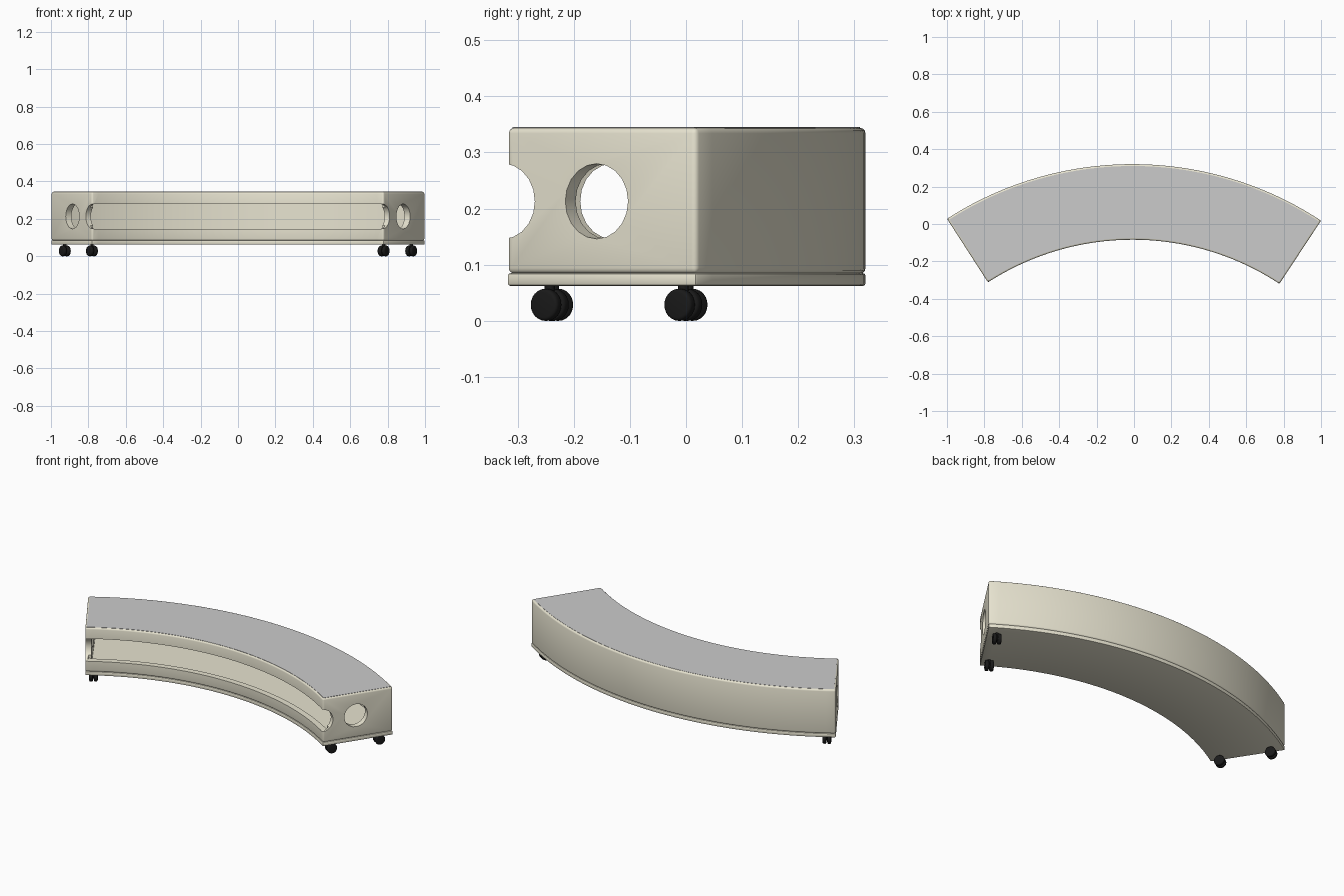
import bpy, bmesh, math
from mathutils import Matrix, Vector

if "Cube" in bpy.data.objects:
    bpy.data.objects.remove(bpy.data.objects["Cube"])

TILT = math.radians(0.29)          # the whole bench is turned very slightly
HALF = math.radians(33.1)          # half opening angle of the arc
CX, CY = -0.0076, -1.511           # arc centre
R_IN, R_OUT = 1.427, 1.831
WALL = 0.035
HOLE_R, HOLE_Z = 0.067, 0.213


def material(name, rgb):
    m = bpy.data.materials.new(name)
    m.diffuse_color = (*rgb, 1)
    m.use_nodes = True
    m.node_tree.nodes["Principled BSDF"].inputs["Base Color"].default_value = m.diffuse_color
    return m


cream = material("cream", (0.80, 0.77, 0.63))
black = material("black", (0.01, 0.01, 0.01))


def polar(r, a, z):
    """Point on the arc; angle runs clockwise from +y."""
    a += TILT
    return Vector((CX + r * math.sin(a), CY + r * math.cos(a), z))


def new_object(name, bm, mat=None):
    bmesh.ops.recalc_face_normals(bm, faces=bm.faces)
    me = bpy.data.meshes.new(name)
    bm.to_mesh(me)
    bm.free()
    ob = bpy.data.objects.new(name, me)
    bpy.context.collection.objects.link(ob)
    if mat:
        me.materials.append(mat)
    return ob


def arc_slab(name, r0, r1, half, z0, z1, mat=None, n=40):
    """Curved block: a rectangle swept along the arc."""
    bm = bmesh.new()
    rings = []
    for i in range(n + 1):
        a = -half + 2 * half * i / n
        rings.append([bm.verts.new(polar(r, a, z))
                      for r, z in ((r0, z0), (r1, z0), (r1, z1), (r0, z1))])
    for a, b in zip(rings, rings[1:]):
        for k in range(4):
            bm.faces.new((a[k], a[(k + 1) % 4], b[(k + 1) % 4], b[k]))
    bm.faces.new(rings[0])
    bm.faces.new(rings[-1])
    return new_object(name, bm, mat)


def tangent_matrix(r, a, z):
    """Frame at an arc point with local z along the arc and local x up."""
    t = Vector((math.cos(a + TILT), -math.sin(a + TILT), 0))
    up = Vector((0, 0, 1))
    m = Matrix((up, t.cross(up), t)).transposed().to_4x4()
    m.translation = polar(r, a, z)
    return m


def end_hole(r, a):
    bm = bmesh.new()
    bmesh.ops.create_cone(bm, cap_ends=True, segments=20, radius1=HOLE_R,
                          radius2=HOLE_R, depth=0.12,
                          matrix=tangent_matrix(r, a, HOLE_Z))
    return new_object("hole_cutter", bm)


def finish(ob, angle=35):
    bpy.ops.object.select_all(action='DESELECT')
    bpy.context.view_layer.objects.active = ob
    ob.select_set(True)
    bpy.ops.object.convert(target='MESH')
    bpy.ops.object.shade_smooth_by_angle(angle=math.radians(angle))


def add_bevel(ob, width, segments):
    b = ob.modifiers.new("bevel", 'BEVEL')
    b.width, b.segments = width, segments
    b.limit_method, b.angle_limit = 'ANGLE', math.radians(40)


# hollow body with rounded edges
body = arc_slab("bench_body", R_IN, R_OUT, HALF, 0.084, 0.344, cream)
add_bevel(body, 0.010, 3)
cutters = [
    arc_slab("cavity_cutter", R_IN + WALL, R_OUT - WALL, HALF - WALL / 1.63,
             0.115, 0.315),
    arc_slab("slot_cutter", R_IN - 0.05, R_IN + WALL + 0.004, HALF - 0.01,
             HOLE_Z - HOLE_R + 0.0004, HOLE_Z + HOLE_R - 0.0004),
]
for side in (-1, 1):
    cutters.append(end_hole(R_IN + 0.192, side * HALF))
    cutters.append(end_hole(R_IN - 0.007, side * HALF))
for c in cutters:
    c.hide_render = True
    m = body.modifiers.new("cut", 'BOOLEAN')
    m.operation, m.object, m.solver = 'DIFFERENCE', c, 'EXACT'
finish(body)
for c in cutters:
    bpy.data.objects.remove(c)

# base plate under the body
base = arc_slab("base_plate", R_IN, R_OUT, HALF, 0.062, 0.085, cream)
add_bevel(base, 0.005, 2)
finish(base)

# grey top panel, almost flush with the rim
finish(arc_slab("top_panel", R_IN + 0.008, R_OUT - 0.01, HALF - 0.005,
                0.338, 0.345))


# twin-wheel casters
def caster(name, r, a):
    bm = bmesh.new()
    R = 0.0285
    for s in (-1, 1):
        wheel = bmesh.ops.create_cone(
            bm, cap_ends=True, segments=24, radius1=R, radius2=R, depth=0.020,
            matrix=Matrix.Translation((0, 0, s * 0.0125)))["verts"]
        rims = [e for e in {e for v in wheel for e in v.link_edges}
                if abs(e.verts[0].co.z - e.verts[1].co.z) < 1e-5]
        bmesh.ops.bevel(bm, geom=rims, offset=0.006, segments=3, profile=0.5,
                        affect='EDGES')
    # axle and upright stem (local x is up)
    bmesh.ops.create_cone(bm, cap_ends=True, segments=12, radius1=0.012,
                          radius2=0.012, depth=0.02)
    bmesh.ops.create_cone(bm, cap_ends=True, segments=12, radius1=0.009,
                          radius2=0.009, depth=0.036,
                          matrix=Matrix.Translation((0.017, 0, 0))
                          @ Matrix.Rotation(math.pi / 2, 4, 'Y'))
    bm.transform(tangent_matrix(r, a, R))
    finish(new_object(name, bm, black))


for side, label in ((-1, "left"), (1, "right")):
    caster(f"caster_front_{label}", 1.492, side * math.radians(31.5))
    caster(f"caster_back_{label}", 1.772, side * math.radians(31.5))
